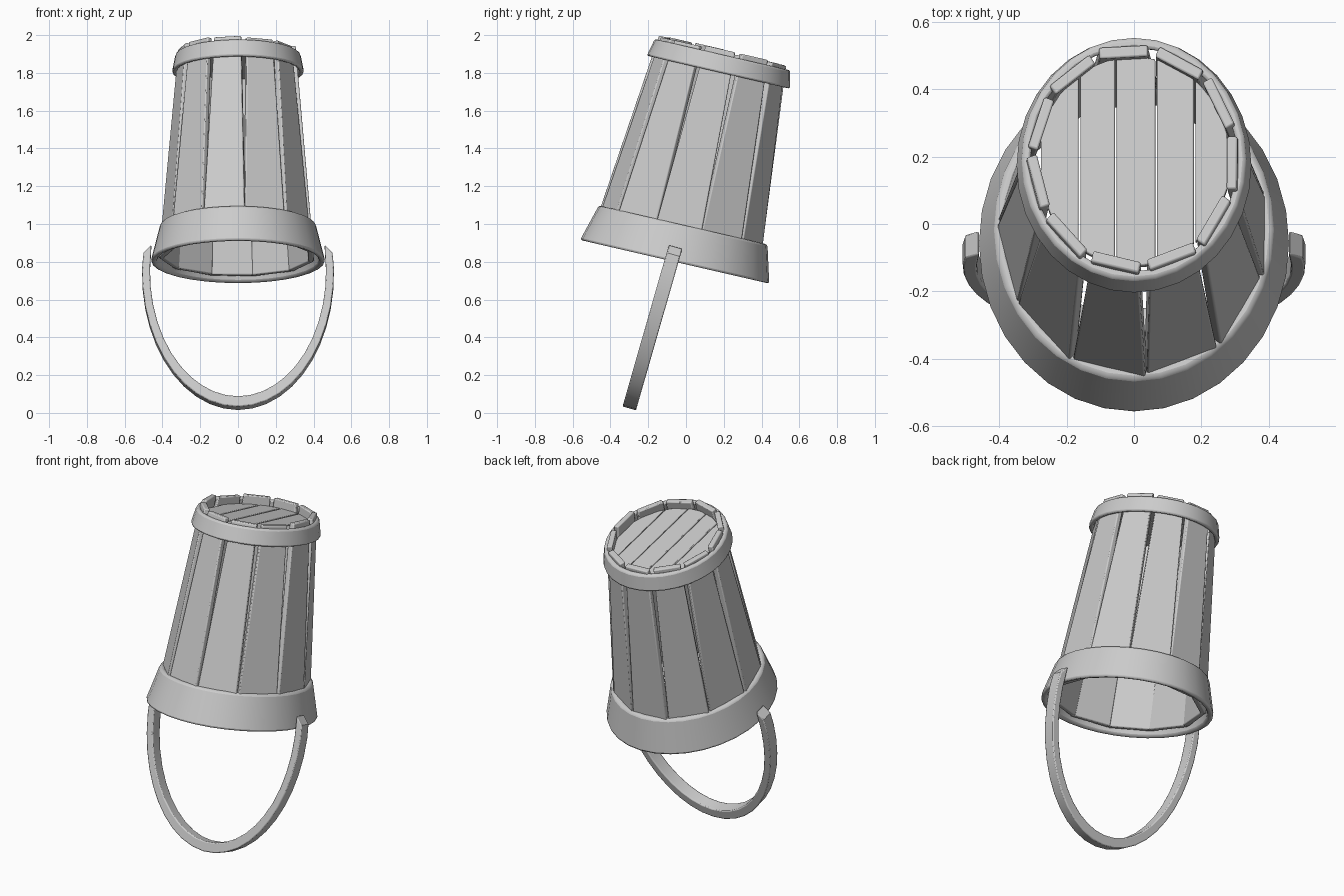
import bpy, bmesh, math, random
from mathutils import Matrix, Vector

random.seed(4)
cube = bpy.data.objects.get("Cube")
if cube:
    bpy.data.objects.remove(cube, do_unlink=True)

# Single plain grey
GREY = (0.6, 0.6, 0.6, 1)
mat = bpy.data.materials.new("plain_grey")
mat.use_nodes = True
mat.diffuse_color = GREY
mat.node_tree.nodes["Principled BSDF"].inputs["Base Color"].default_value = GREY

# Tilted, slightly narrowed frame of the upturned bucket (origin: open rim)
BUCKET = (Matrix.Translation((0, -0.06, 0.80)) @ Matrix.Rotation(math.radians(-13), 4, 'X')
          @ Matrix.Diagonal((0.9, 1, 1, 1)))
STAVES = 11
PHASE = math.radians(95.5)
STEP = math.tau / STAVES


def finish(name, bm, matrix, bevel):
    """Turn a bmesh into a bevelled, smooth-by-angle object."""
    bm.transform(matrix)
    bmesh.ops.recalc_face_normals(bm, faces=bm.faces)
    mesh = bpy.data.meshes.new(name)
    bm.to_mesh(mesh)
    bm.free()
    mesh.materials.append(mat)
    obj = bpy.data.objects.new(name, mesh)
    bpy.context.collection.objects.link(obj)
    mod = obj.modifiers.new("soft_edges", 'BEVEL')
    mod.width = bevel
    mod.segments = 2
    mod.limit_method = 'ANGLE'
    mod.angle_limit = math.radians(40)
    bpy.ops.object.select_all(action='DESELECT')
    obj.select_set(True)
    bpy.context.view_layer.objects.active = obj
    bpy.ops.object.shade_smooth_by_angle(angle=math.radians(35))
    return obj


def loft(bm, rings, closed=False):
    """Join equal-length rings of points with quads; cap the ends if open."""
    loops = [[bm.verts.new(p) for p in ring] for ring in rings]
    pairs = list(zip(loops, loops[1:]))
    if closed:
        pairs.append((loops[-1], loops[0]))
    for a, b in pairs:
        for i in range(len(a)):
            j = (i + 1) % len(a)
            bm.faces.new((a[i], a[j], b[j], b[i]))
    if not closed:
        bm.faces.new(loops[0])
        bm.faces.new(loops[-1])


def band(name, low_r, low_z, high_r, high_z, thick, bevel):
    """Conical hoop around the staves."""
    profile = [(low_r, low_z), (high_r, high_z), (high_r - thick, high_z), (low_r - thick, low_z)]
    rings = []
    for i in range(32):
        a = math.tau * i / 32
        rings.append([(r * math.cos(a), r * math.sin(a), z) for r, z in profile])
    bm = bmesh.new()
    loft(bm, rings, closed=True)
    finish(name, bm, BUCKET, bevel)


band("rim_band", 0.514, 0.0, 0.458, 0.2, 0.036, 0.012)
band("base_band", 0.389, 1.03, 0.368, 1.125, 0.03, 0.01)


# Tapered wall staves, each slightly twisted
def stave(index):
    def section(r, width, z, thick=0.034):
        h = width / 2
        return [(r, -h, z), (r, h, z), (r - thick, h, z), (r - thick, -h, z)]

    bm = bmesh.new()
    top = 1.147 + random.uniform(-0.008, 0.008)
    loft(bm, [section(0.446, 0.258, 0.025), section(0.340, 0.160, top)])
    pivot = Matrix.Translation((0.39, 0, 0))
    twist = pivot @ Matrix.Rotation(random.uniform(-0.06, 0.06), 4, 'Z') @ pivot.inverted()
    turn = Matrix.Rotation(PHASE + index * STEP, 4, 'Z')
    finish(f"stave_{index + 1}", bm, BUCKET @ turn @ twist, 0.006)


for n in range(STAVES):
    stave(n)


# Base boards: strips cut from a disc, with narrow gaps
def board(index, x0, x1, radius=0.318, z0=1.065, z1=1.095):
    xs = [x0 + (x1 - x0) * t / 4 for t in range(5)]
    ys = [math.sqrt(max(radius ** 2 - x ** 2, 0.0004)) for x in xs]
    outline = list(zip(xs, ys)) + [(x, -y) for x, y in reversed(list(zip(xs, ys)))]
    bm = bmesh.new()
    loft(bm, [[(x, y, z) for x, y in outline] for z in (z0, z1)])
    finish(f"base_board_{index}", bm, BUCKET, 0.004)


cuts = [-0.31, -0.18, -0.06, 0.073, 0.2, 0.31]
for n, (a, b) in enumerate(zip(cuts, cuts[1:]), 1):
    board(n, a + 0.003, b - 0.003)


# Hanging handle: a flat strip swept along an elliptical arc
HANDLE = Matrix.Translation((0, -0.095, 0.74)) @ Matrix.Rotation(math.radians(-16), 4, 'X')
SEGMENTS = 24
START = math.radians(10)
rings = []
for i in range(SEGMENTS + 1):
    t = START - (math.pi + 2 * START) * i / SEGMENTS
    centre = Vector((0.487 * math.cos(t), 0, 0.716 * math.sin(t)))
    out = Vector((math.cos(t) / 0.487, 0, math.sin(t) / 0.716)).normalized()
    half = 0.021 + 0.008 * max(0, -math.sin(t)) ** 3
    # Slanted tips: the inner edge reaches higher than the outer one
    tip = Vector((0, 0, 0.025 if i in (0, SEGMENTS) else 0))
    outer, inner = centre + out * half - tip, centre - out * half + tip
    side = Vector((0, 0.037, 0))
    rings.append([outer - side, outer + side, inner + side, inner - side])
bm = bmesh.new()
loft(bm, rings)
finish("handle", bm, HANDLE, 0.006)
